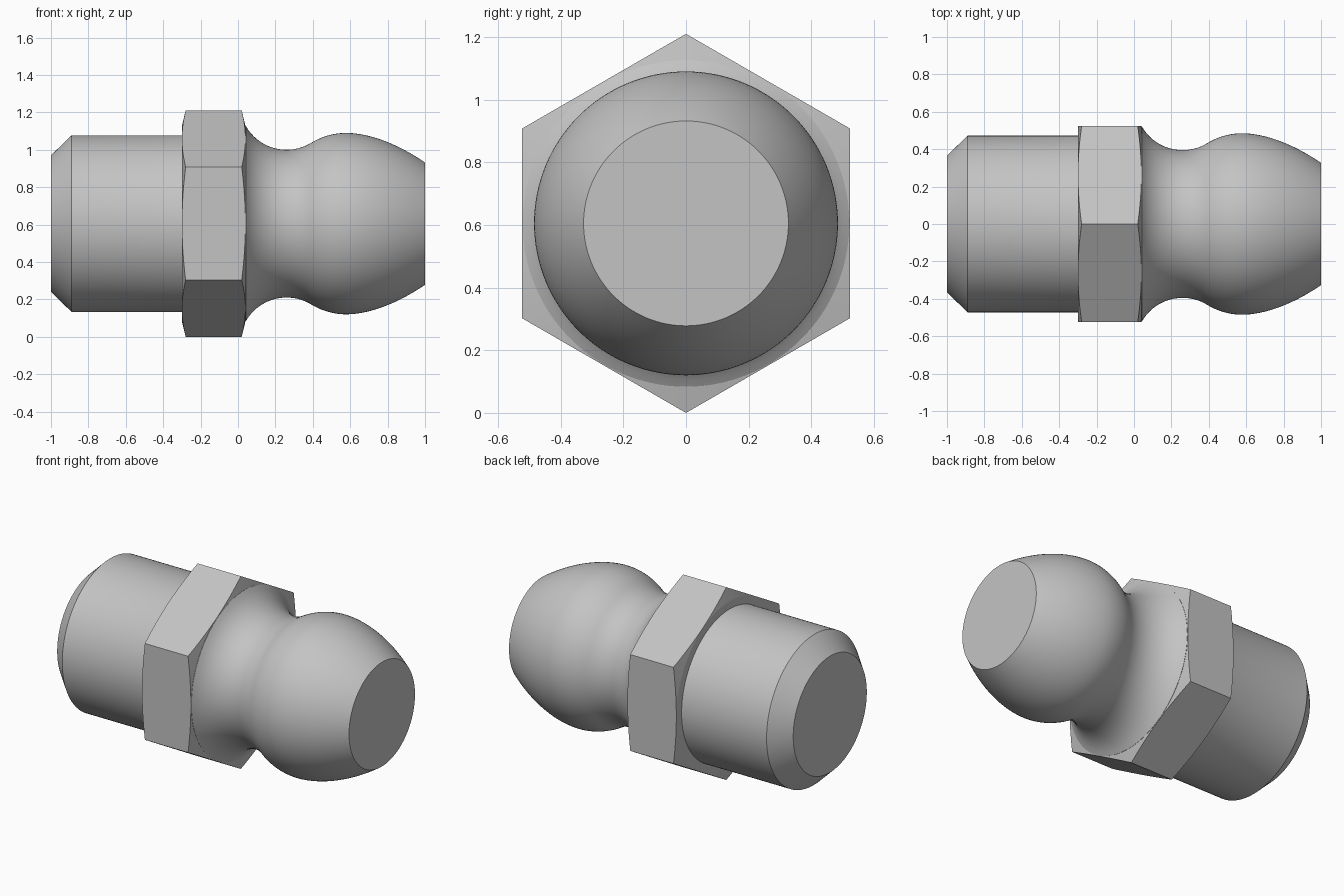
import bpy
import bmesh
import math
from mathutils import Matrix, Vector

AXIS_Z = 0.605
HEX_R = 0.605

cube = bpy.data.objects.get("Cube")
if cube:
    bpy.data.objects.remove(cube, do_unlink=True)

GREY = (0.55, 0.55, 0.55, 1.0)
steel = bpy.data.materials.new("grey_steel")
steel.use_nodes = True
steel.diffuse_color = GREY
steel.node_tree.nodes["Principled BSDF"].inputs["Base Color"].default_value = GREY


def lathe(name, profile, sides):
    """Revolve (x, radius) points about the long axis and cap both ends."""
    bm = bmesh.new()
    rings = []
    for x, r in profile:
        angles = [2 * math.pi * i / sides for i in range(sides)]
        rings.append([bm.verts.new((x, r * math.sin(a), AXIS_Z + r * math.cos(a)))
                      for a in angles])
    for a, b in zip(rings, rings[1:]):
        for i in range(sides):
            j = (i + 1) % sides
            bm.faces.new((a[i], a[j], b[j], b[i]))
    bm.faces.new(rings[0])
    bm.faces.new(rings[-1])
    bmesh.ops.recalc_face_normals(bm, faces=bm.faces)
    mesh = bpy.data.meshes.new(name)
    bm.to_mesh(mesh)
    bm.free()
    mesh.materials.append(steel)
    obj = bpy.data.objects.new(name, mesh)
    bpy.context.collection.objects.link(obj)
    return obj


def activate(obj):
    bpy.ops.object.select_all(action='DESELECT')
    obj.select_set(True)
    bpy.context.view_layer.objects.active = obj


def arc(cx, cr, radius, x0, x1, side, steps):
    """Points of a circular arc between two x positions; side is +1 or -1."""
    pts = []
    for i in range(steps + 1):
        x = x0 + (x1 - x0) * i / steps
        pts.append((x, cr + side * math.sqrt(radius ** 2 - (x - cx) ** 2)))
    return pts


# Shank, waist groove and rounded head as one turned body
profile = [(-1, 0.365), (-0.89, 0.472), (-0.1, 0.472)]
profile += arc(0.26, 0.646, 0.251, 0.042, 0.391, -1, 24)
profile += arc(0.58, 0.122, 0.363, 0.391, 0.58, 1, 12)[1:]
for i in range(1, 21):
    t = i / 20
    profile.append((0.58 + 0.42 * t, 0.485 - 0.158 * t ** 1.8))
body = lathe("turned_body", profile, 128)
activate(body)
bpy.ops.object.shade_smooth_by_angle(angle=math.radians(30))

# Hexagonal collar, its corners trimmed by a shallow cone on both sides
collar = lathe("hex_collar", [(-0.32, HEX_R), (0.06, HEX_R)], 6)
trim = lathe("collar_trim", [(-0.3, 0.522), (-0.269, 0.65),
                             (0.009, 0.65), (0.04, 0.522)], 128)
trim.hide_render = True
cut = collar.modifiers.new("corner_trim", 'BOOLEAN')
cut.operation = 'INTERSECT'
cut.solver = 'EXACT'
cut.object = trim
activate(collar)
bpy.ops.object.modifier_apply(modifier=cut.name)
bpy.data.objects.remove(trim, do_unlink=True)
bpy.ops.object.shade_smooth_by_angle(angle=math.radians(10))
